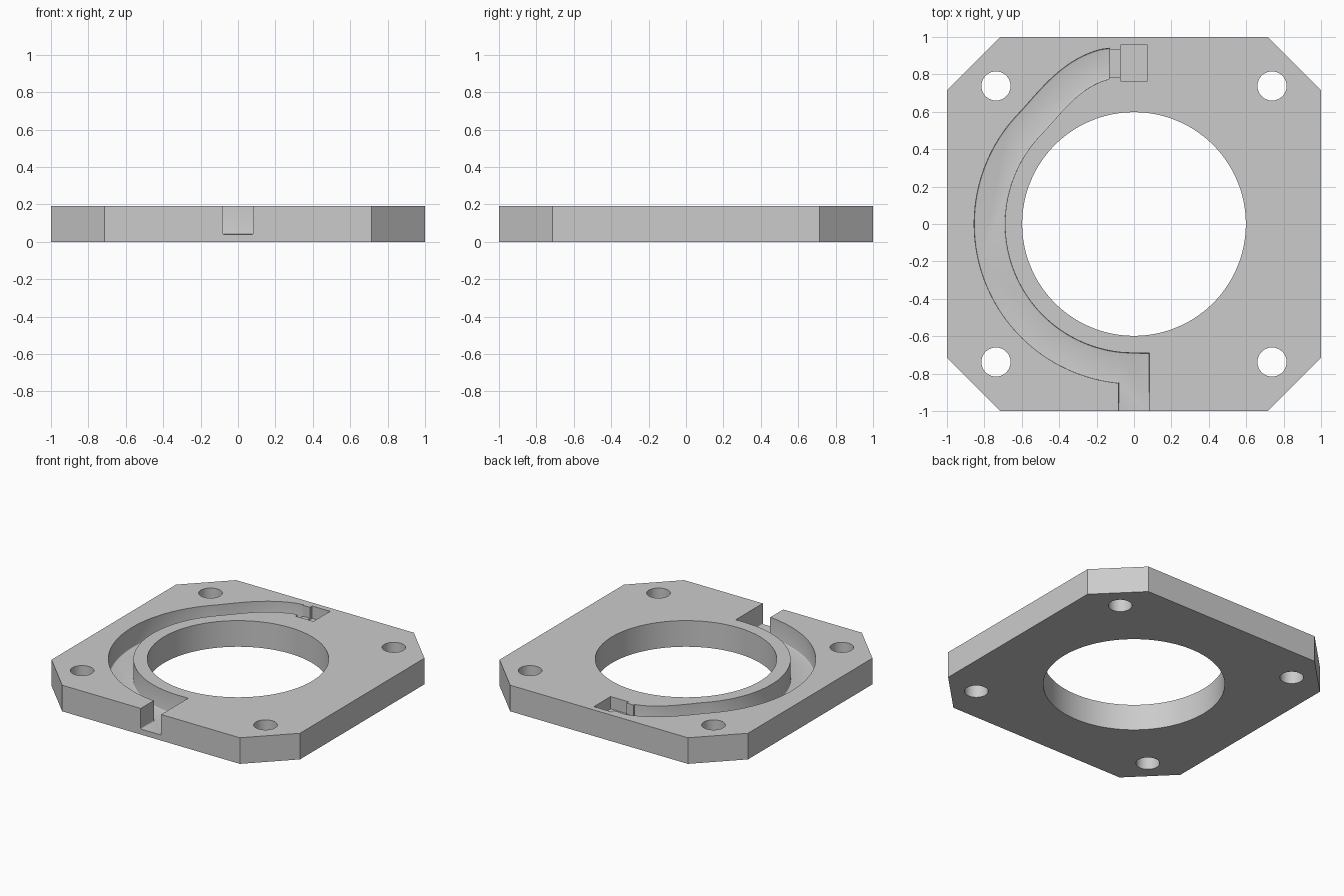
import bpy, bmesh
from math import sin, cos, pi, radians
from mathutils import Vector

if "Cube" in bpy.data.objects:
    bpy.data.objects.remove(bpy.data.objects["Cube"])

THICK = 0.19
FLOOR = 0.04
HALF_WIDTH = 0.0825

grey = bpy.data.materials.new("plain grey")
grey.use_nodes = True
colour = (0.6, 0.6, 0.6, 1)
grey.diffuse_color = colour
grey.node_tree.nodes["Principled BSDF"].inputs["Base Color"].default_value = colour


def prism(name, outline, z0, z1, fillet=0):
    """Extrude a counter-clockwise outline, optionally rounding its lower rim."""
    bm = bmesh.new()
    base = bm.faces.new([bm.verts.new((x, y, z0)) for x, y in outline])
    top = bmesh.ops.extrude_face_region(bm, geom=[base], use_keep_orig=True)["geom"]
    for v in top:
        if isinstance(v, bmesh.types.BMVert):
            v.co.z = z1
    bmesh.ops.recalc_face_normals(bm, faces=bm.faces)
    if fillet:
        rim = [e for e in bm.edges if all(v.co.z == e.verts[0].co.z for v in e.verts)
               and e.verts[0].co.z < (z0 + z1) / 2]
        bmesh.ops.bevel(bm, geom=rim, offset=fillet, segments=3, profile=0.5,
                        affect='EDGES', clamp_overlap=True)
    mesh = bpy.data.meshes.new(name)
    bm.to_mesh(mesh)
    bm.free()
    mesh.materials.append(grey)
    obj = bpy.data.objects.new(name, mesh)
    bpy.context.collection.objects.link(obj)
    return obj


def circle(x, y, r, n):
    return [(x + r * cos(2 * pi * i / n), y + r * sin(2 * pi * i / n)) for i in range(n)]


def box(x0, x1, y0, y1):
    return [(x0, y0), (x1, y0), (x1, y1), (x0, y1)]


def channel_outline():
    """Half-ring groove, eased outward to the rear, with a slot to the front."""
    inner, outer = [], []

    def station(p, tangent):
        side = Vector((-tangent.y, tangent.x)).normalized() * HALF_WIDTH
        outer.append(tuple(p + side))
        inner.append(tuple(p - side))

    # concentric sweep, clockwise from the front to the rear
    for i in range(61):
        a = radians(-96 - 128 * i / 60)
        d = Vector((cos(a), sin(a)))
        station(d * 0.772, Vector((d.y, -d.x)))
    # S-shaped lead toward the rear pocket
    a, b, c, d = (Vector(p) for p in
                  ((-0.555, 0.536), (-0.44, 0.66), (-0.33, 0.82), (-0.13, 0.86)))
    for i in range(1, 20):
        t = i / 20
        u = 1 - t
        station(a * u**3 + b * 3 * u * u * t + c * 3 * u * t * t + d * t**3,
                (b - a) * u * u + (c - b) * 2 * u * t + (d - c) * t * t)
    inner.append((-0.13, 0.78))
    outer.append((-0.13, 0.94))
    w = HALF_WIDTH
    slot = [(-w, -0.85), (-w, -1.1), (w, -1.1), (w, -0.69), (0, -0.69)]
    return outer[::-1] + slot + inner


# octagonal base plate
c = 0.715
plate = prism("flange_plate", [(c, -1), (1, -c), (1, c), (c, 1),
                               (-c, 1), (-1, c), (-1, -c), (-c, -1)], 0, THICK)

# bore, bolt holes, wire channel, neck and rear pocket
cutters = [prism("bore_cutter", circle(0, 0, 0.598, 128), -0.1, 0.3)]
for sx in (-1, 1):
    for sy in (-1, 1):
        cutters.append(prism("bolt_hole_cutter", circle(sx * 0.738, sy * 0.738, 0.078, 48), -0.1, 0.3))
cutters += [
    prism("channel_cutter", channel_outline(), FLOOR, 0.3, 0.014),
    prism("neck_cutter", box(-0.145, -0.06, 0.787, 0.932), 0.11, 0.3),
    prism("pocket_cutter", box(-0.073, 0.071, 0.765, 0.957), 0.1, 0.3),
]

bpy.ops.object.select_all(action='DESELECT')
plate.select_set(True)
bpy.context.view_layer.objects.active = plate
for cutter in cutters:
    mod = plate.modifiers.new("cut", 'BOOLEAN')
    mod.operation = 'DIFFERENCE'
    mod.solver = 'EXACT'
    mod.object = cutter
    bpy.ops.object.modifier_apply(modifier=mod.name)
    bpy.data.objects.remove(cutter)

bpy.ops.object.shade_smooth_by_angle(angle=radians(32))
